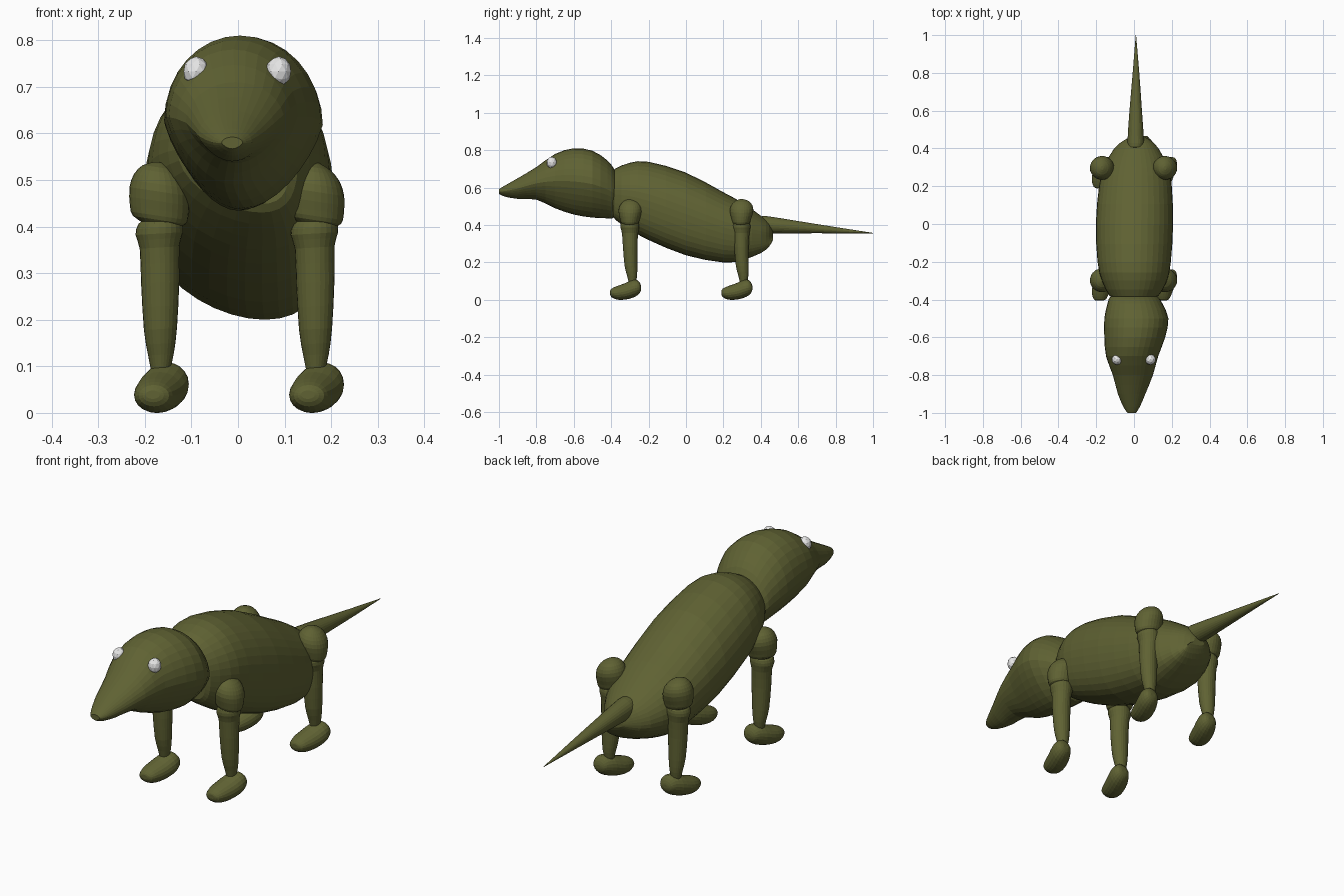
import bpy, bmesh, math
from mathutils import Vector

cube = bpy.data.objects.get("Cube")
if cube:
    bpy.data.objects.remove(cube)


def material(name, colour):
    m = bpy.data.materials.new(name)
    m.use_nodes = True
    m.diffuse_color = (*colour, 1)
    m.node_tree.nodes["Principled BSDF"].inputs["Base Color"].default_value = (*colour, 1)
    return m


olive = material("olive skin", (0.115, 0.122, 0.033))
white = material("eye white", (0.8, 0.8, 0.8))


def catmull(p, i, u):
    """Smooth value between rows i and i + 1."""
    a, b, c, d = (Vector(p[max(0, min(len(p) - 1, i + k))]) for k in (-1, 0, 1, 2))
    return b + 0.5 * u * ((c - a) + u * ((2 * a - 5 * b + 4 * c - d) + u * (3 * (b - c) + d - a)))


def loft(name, rows, axis, sides=28, steps=2, pinch=0, skew=0, tilt=0, offset=(0, 0, 0)):
    """Skin oval rings; a row is (distance on axis, x low, x high, other low, other high)."""
    rings = [catmull(rows, i, k / steps) for i in range(len(rows) - 1) for k in range(steps)]
    rings.append(Vector(rows[-1]))
    bm = bmesh.new()
    loops = []
    for t, x0, x1, w0, w1 in rings:
        loop = []
        for k in range(sides):
            ang = math.tau * k / sides
            c, s = math.cos(ang), math.sin(ang)
            low = max(0, -s)
            dx = c * (x1 - x0) / 2 * (1 - pinch * low) + skew * low ** 2
            x = (x0 + x1) / 2 + dx
            w = (w0 + w1) / 2 + s * (w1 - w0) / 2
            along = t + tilt * dx
            co = (x, along, w) if axis == "y" else (x, w, along)
            loop.append(bm.verts.new(Vector(co) + Vector(offset)))
        loops.append(loop)
    for a, b in zip(loops, loops[1:]):
        for k in range(sides):
            n = (k + 1) % sides
            bm.faces.new((a[k], a[n], b[n], b[k]))
    bm.faces.new(loops[0])
    bm.faces.new(loops[-1])
    bmesh.ops.recalc_face_normals(bm, faces=bm.faces)
    me = bpy.data.meshes.new(name)
    bm.to_mesh(me)
    bm.free()
    me.materials.append(olive)
    ob = bpy.data.objects.new(name, me)
    bpy.context.collection.objects.link(ob)
    return ob


# Sloping barrel body
loft("body", [
    (-.39, -.10, .10, .46, .67), (-.38, -.13, .13, .43, .70), (-.3, -.17, .175, .375, .733),
    (-.2, -.193, .195, .32, .738), (0, -.202, .207, .238, .68), (.2, -.185, .2, .2, .575),
    (.3, -.16, .18, .212, .52), (.4, -.105, .13, .25, .45), (.445, -.05, .085, .285, .41),
    (.465, -.01, .045, .32, .37)], "y", sides=36, skew=.05)

# Head tapering to a pointed snout
loft("head", [
    (-1, -.035, .01, .567, .592), (-.97, -.055, .03, .552, .61), (-.9, -.085, .06, .54, .65),
    (-.8, -.112, .1, .536, .71), (-.7, -.148, .128, .49, .78), (-.6, -.157, .165, .456, .81),
    (-.5, -.157, .182, .44, .797), (-.42, -.14, .15, .436, .745), (-.385, -.125, .125, .44, .70),
    (-.36, -.08, .08, .5, .64)], "y", sides=32, pinch=.28)

# Eyes
for side, x in (("left", .087), ("right", -.09)):
    bpy.ops.mesh.primitive_ico_sphere_add(subdivisions=2, radius=.028, location=(x, -.718, .733))
    eye = bpy.context.object
    eye.name = side + "_eye"
    eye.scale.z = 1.15
    eye.data.materials.append(white)

# Tail spike with a rounded root
loft("tail", [
    (.395, -.015, .035, .385, .425), (.405, -.03, .045, .365, .443), (.43, -.035, .053, .355, .448),
    (.6, -.024, .042, .356, .421), (.8, -.007, .028, .356, .389), (1, .009, .011, .356, .358)],
    "y", sides=24)

# Four matching legs: rounded shoulder, shank with a collar, and foot
for end, y in (("front", -.298), ("back", .297)):
    for side, x in (("left", .165), ("right", -.168)):
        at = (x, y, 0)
        tag = end + "_" + side
        loft(tag + "_shoulder", [
            (.4, -.03, .035, -.035, .025), (.414, -.057, .056, -.05, .045),
            (.435, -.064, .062, -.056, .052), (.475, -.065, .063, -.063, .063),
            (.505, -.055, .053, -.055, .058), (.527, -.036, .033, -.036, .04),
            (.538, -.008, .008, -.01, .01)], "z", tilt=-.15, offset=at)
        loft(tag + "_shank", [
            (.42, -.03, .03, -.035, .03), (.408, -.046, .046, -.05, .045),
            (.385, -.052, .05, -.052, .047), (.355, -.043, .042, -.044, .042),
            (.28, -.04, .042, -.039, .038), (.18, -.034, .037, -.03, .038),
            (.125, -.025, .03, -.016, .036), (.09, -.018, .022, -.008, .03)],
            "z", sides=24, tilt=.06, offset=at)
        loft(tag + "_foot", [
            (-.108, -.03, .0, .03, .048), (-.1, -.045, .02, .014, .06),
            (-.07, -.055, .035, .001, .074), (-.03, -.052, .05, .001, .088),
            (.01, -.038, .062, .01, .106), (.038, -.02, .06, .024, .106),
            (.053, -.005, .05, .04, .088), (.058, .012, .036, .055, .072)],
            "y", sides=20, offset=at)
